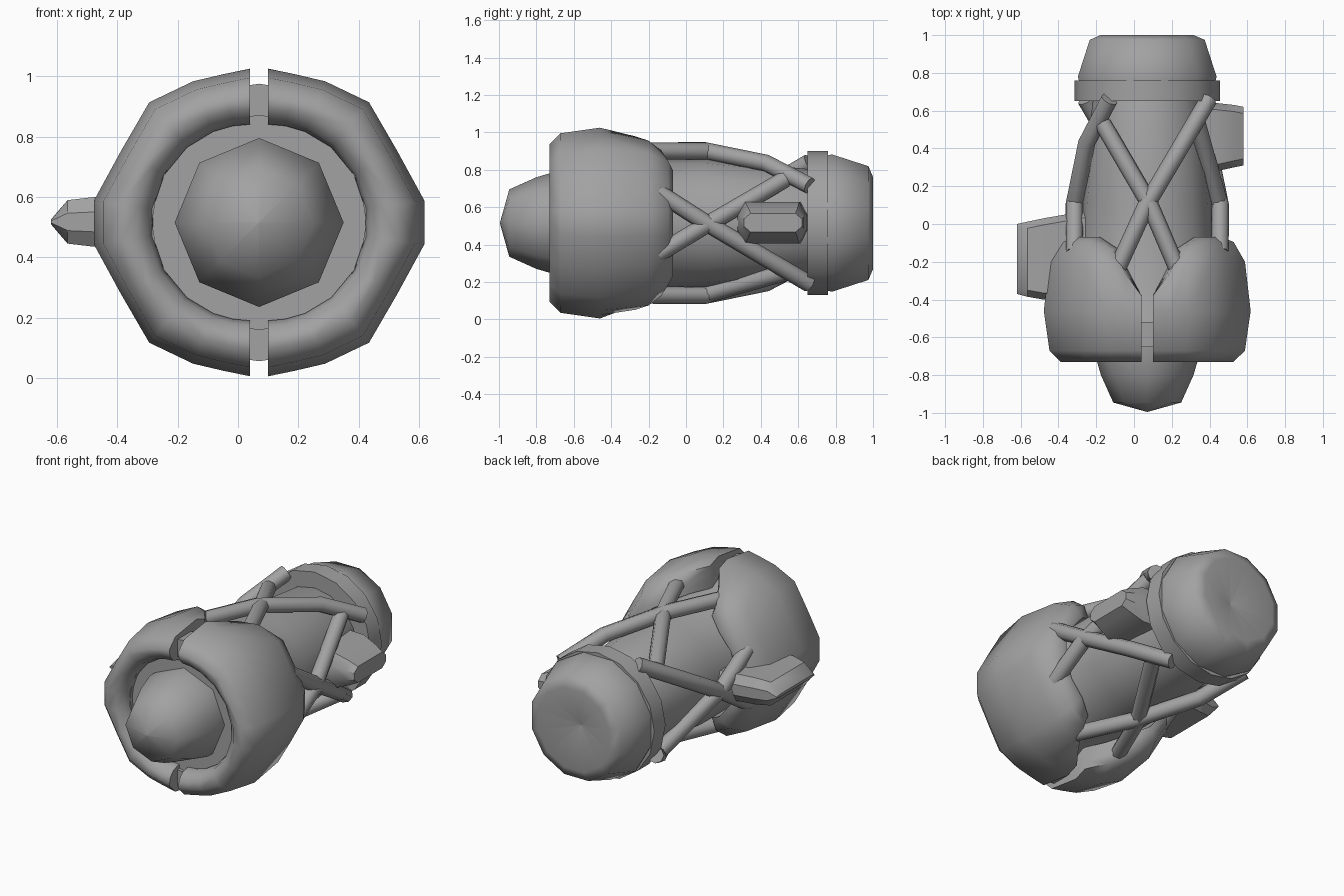
import bpy
import bmesh
from math import sin, cos, pi, radians
from mathutils import Vector, Matrix

cube = bpy.data.objects.get("Cube")
if cube:
    bpy.data.objects.remove(cube, do_unlink=True)

CX, CZ = 0.07, 0.515   # the long axis runs along y through this point

grey = bpy.data.materials.new("plain_grey")
grey.use_nodes = True
COLOUR = (0.36, 0.36, 0.36, 1)
grey.diffuse_color = COLOUR
grey.node_tree.nodes["Principled BSDF"].inputs["Base Color"].default_value = COLOUR


def shade(ob, angle):
    bpy.ops.object.select_all(action='DESELECT')
    ob.select_set(True)
    bpy.context.view_layer.objects.active = ob
    bpy.ops.object.shade_smooth_by_angle(angle=radians(angle))


def build(name, bm, angle):
    bmesh.ops.remove_doubles(bm, verts=bm.verts, dist=0.0005)
    bmesh.ops.recalc_face_normals(bm, faces=bm.faces)
    mesh = bpy.data.meshes.new(name)
    bm.to_mesh(mesh)
    bm.free()
    mesh.materials.append(grey)
    ob = bpy.data.objects.new(name, mesh)
    bpy.context.collection.objects.link(ob)
    shade(ob, angle)


def skin(bm, rings, close_rings=False):
    """Join successive closed loops of points with quads."""
    loops = [[bm.verts.new(p) for p in ring] for ring in rings]
    pairs = list(zip(loops, loops[1:]))
    if close_rings:
        pairs.append((loops[-1], loops[0]))
    else:
        bm.faces.new(loops[0])
        bm.faces.new(loops[-1])
    for a, b in pairs:
        n = len(a)
        for i in range(n):
            j = (i + 1) % n
            bm.faces.new((a[i], a[j], b[j], b[i]))


def lathe(name, profile, sides, turn=0.0, closed=False, angle=46):
    """Revolve (radius, y) points around the long axis."""
    bm = bmesh.new()
    rings = []
    for r, y in profile:
        rings.append([(CX + r * cos(turn + 2 * pi * i / sides), y,
                       CZ + r * sin(turn + 2 * pi * i / sides)) for i in range(sides)])
    skin(bm, rings, closed)
    build(name, bm, angle)


# Main body, nose, collar and rear cap
lathe("core_body", [(0.4, -0.63), (0.4, -0.5), (0.345, -0.4),
                    (0.345, 0.1), (0.29, 0.64), (0.27, 0.7)], 16)
lathe("nose_dome", [(0.001, -0.995), (0.18, -0.945), (0.245, -0.8), (0.28, -0.68),
                    (0.28, -0.58)], 8, angle=60)
lathe("rear_collar", [(0.25, 0.65), (0.385, 0.65), (0.385, 0.76), (0.25, 0.76)],
      16, closed=True)
lathe("rear_cap", [(0.36, 0.7), (0.38, 0.78), (0.315, 0.975),
                   (0.255, 1.0), (0.001, 0.925)], 12, pi / 12, angle=75)
lathe("gap_ring", [(0.355, -0.65), (0.46, -0.65), (0.46, -0.52), (0.355, -0.52)],
      20, closed=True)

# Split front shell: angle, outer radius factor, rear limit in y
upper = [(90, 0.99, -0.38), (80, 0.97, -0.27), (68, 0.98, -0.13),
         (50, 1.01, -0.07), (29, 0.95, -0.07), (8, 1.015, -0.07)]
stations = upper + [(-a, f, y) for a, f, y in reversed(upper)]
section = [(0.34, -0.55), (0.325, -0.64), (0.34, -0.69), (0.375, -0.72), (0.425, -0.73),
           (0.485, -0.67), (0.515, -0.46), (0.485, -0.2), (0.425, -0.095), (0.37, -0.07),
           (0.34, -0.07)]
for name, side in (("left_shell", 1), ("right_shell", -1)):
    bm = bmesh.new()
    rings = []
    for a, f, limit in stations:
        ring = []
        for r, y in section:
            rad = r * f if r > 0.4 else r
            ring.append((CX + side * (0.03 + rad * cos(radians(a))), min(y, limit),
                         CZ + rad * sin(radians(a))))
        rings.append(ring)
    skin(bm, rings)
    build(name, bm, 62)


# Crossed rods on the four sides: (sideways, y, height above the axis)
def rod(name, points, turn):
    curve = bpy.data.curves.new(name, 'CURVE')
    curve.dimensions = '3D'
    curve.bevel_depth = 0.046
    curve.bevel_resolution = 2
    curve.use_fill_caps = True
    spline = curve.splines.new('POLY')
    spline.points.add(len(points) - 1)
    place = Matrix.Translation((CX, 0, CZ)) @ Matrix.Rotation(turn, 4, 'Y')
    for p, co in zip(spline.points, points):
        p.co = (*(place @ Vector(co)), 1)
    curve.materials.append(grey)
    ob = bpy.data.objects.new(name, curve)
    bpy.context.collection.objects.link(ob)
    bpy.ops.object.select_all(action='DESELECT')
    ob.select_set(True)
    bpy.context.view_layer.objects.active = ob
    bpy.ops.object.convert(target='MESH')
    shade(bpy.context.view_layer.objects.active, 46)


for k, side in enumerate(("top", "left", "bottom", "right")):
    start = -0.25 if k % 2 == 0 else -0.15
    rod(side + "_long_rod", [(-0.165, start, 0.385), (-0.005, 0.1, 0.387),
                             (0.19, 0.43, 0.32), (0.325, 0.66, 0.2)], k * pi / 2)
    rod(side + "_short_rod", [(0.165, start, 0.385), (0.015, 0.1, 0.385),
                              (-0.235, 0.53, 0.265)], k * pi / 2)


# Side fins with cut corners and a bevelled outer edge:
# rings of (x, front y, back y, half height)
def fin(name, rings):
    bm = bmesh.new()
    z = CZ + 0.002
    loops = []
    for x, a, b, h in rings:
        c, m = 0.035, h * 0.4
        loops.append([(x, a + c, z - h), (x, b - c, z - h), (x, b, z - m), (x, b, z + m),
                      (x, b - c, z + h), (x, a + c, z + h), (x, a, z + m), (x, a, z - m)])
    skin(bm, loops)
    build(name, bm, 32)


fin("left_fin", [(0.3, 0.27, 0.65, 0.11), (0.44, 0.28, 0.64, 0.11),
                 (0.53, 0.3, 0.63, 0.075), (0.58, 0.31, 0.62, 0.05)])
fin("right_fin", [(-0.25, -0.4, 0.07, 0.085), (-0.48, -0.4, 0.03, 0.082),
                  (-0.565, -0.385, 0.012, 0.072), (-0.62, -0.37, 0.0, 0.008)])
